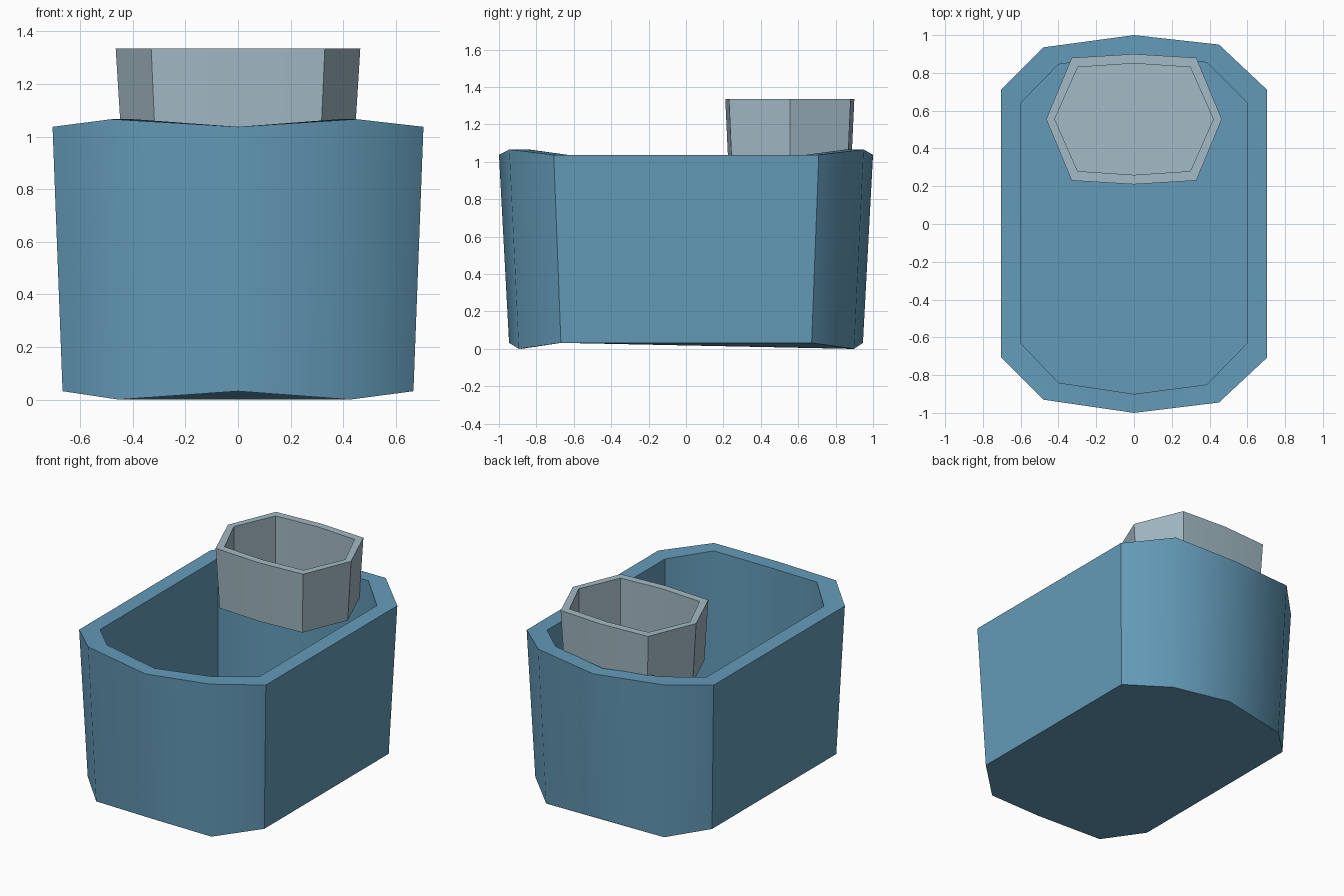
import bpy, bmesh, math

if "Cube" in bpy.data.objects:
    bpy.data.objects.remove(bpy.data.objects["Cube"])


def material(name, rgb):
    m = bpy.data.materials.new(name)
    m.diffuse_color = (*rgb, 1)
    m.use_nodes = True
    m.node_tree.nodes["Principled BSDF"].inputs["Base Color"].default_value = m.diffuse_color
    return m


def hollow_vessel(name, mat, outer, inner, rim_z, base_z, floor_z, taper, centre_y, smooth):
    """Open vessel: tapered outer wall, rim, upright inner wall and floor."""
    bm = bmesh.new()
    n = len(outer)

    def ring(points, heights, scale=1.0):
        return [bm.verts.new((x * scale, centre_y + (y - centre_y) * scale, z))
                for (x, y), z in zip(points, heights)]

    rings = [ring(outer, base_z, taper), ring(outer, rim_z),
             ring(inner, rim_z), ring(inner, [floor_z] * n)]
    for low, high in zip(rings, rings[1:]):
        for i in range(n):
            j = (i + 1) % n
            bm.faces.new((low[i], low[j], high[j], high[i]))
    bm.faces.new(rings[3])
    bm.faces.new(rings[0][::-1])
    bmesh.ops.recalc_face_normals(bm, faces=bm.faces)
    mesh = bpy.data.meshes.new(name)
    bm.to_mesh(mesh)
    bm.free()
    mesh.materials.append(mat)
    obj = bpy.data.objects.new(name, mesh)
    bpy.context.collection.objects.link(obj)
    if smooth:
        bpy.context.view_layer.objects.active = obj
        obj.select_set(True)
        bpy.ops.object.shade_smooth_by_angle(angle=math.radians(40))
        obj.select_set(False)
    return obj


blue = material("tub blue", (0.127, 0.328, 0.485))
grey = material("cup grey", (0.367, 0.491, 0.558))

# Long tub: slightly uneven ten-sided outline with a wavy rim and base
tub_outer = [(0.705, -0.707), (0.705, 0.71), (0.45, 0.95), (0, 1.0), (-0.48, 0.935),
             (-0.705, 0.71), (-0.705, -0.705), (-0.48, -0.93), (0, -1.0), (0.45, -0.945)]
tub_inner = [(0.6, -0.63), (0.6, 0.64), (0.385, 0.855), (0, 0.9), (-0.4, 0.845),
             (-0.6, 0.64), (-0.6, -0.63), (-0.4, -0.84), (0, -0.9), (0.385, -0.85)]
peaks = {2, 4, 7, 9}
rim = [1.066 if i in peaks else 1.037 for i in range(10)]
base = [0.0 if i in peaks else 0.032 for i in range(10)]
hollow_vessel("tub", blue, tub_outer, tub_inner, rim, base, 0.12, 0.946, 0, True)

# Small cup held inside the back rim
cup_y = 0.555


def cup_outline(side, corner_x, corner_y, mid_y):
    half = [(corner_x, -corner_y), (side, 0), (corner_x, corner_y), (0, mid_y)]
    pts = half + [(-x, -y) for x, y in half]
    return [(x, cup_y + y) for x, y in pts]


hollow_vessel("cup", grey, cup_outline(0.465, 0.33, 0.325, 0.345),
              cup_outline(0.42, 0.298, 0.275, 0.295),
              [1.335] * 8, [0.925] * 8, 0.97, 0.945, cup_y, True)
